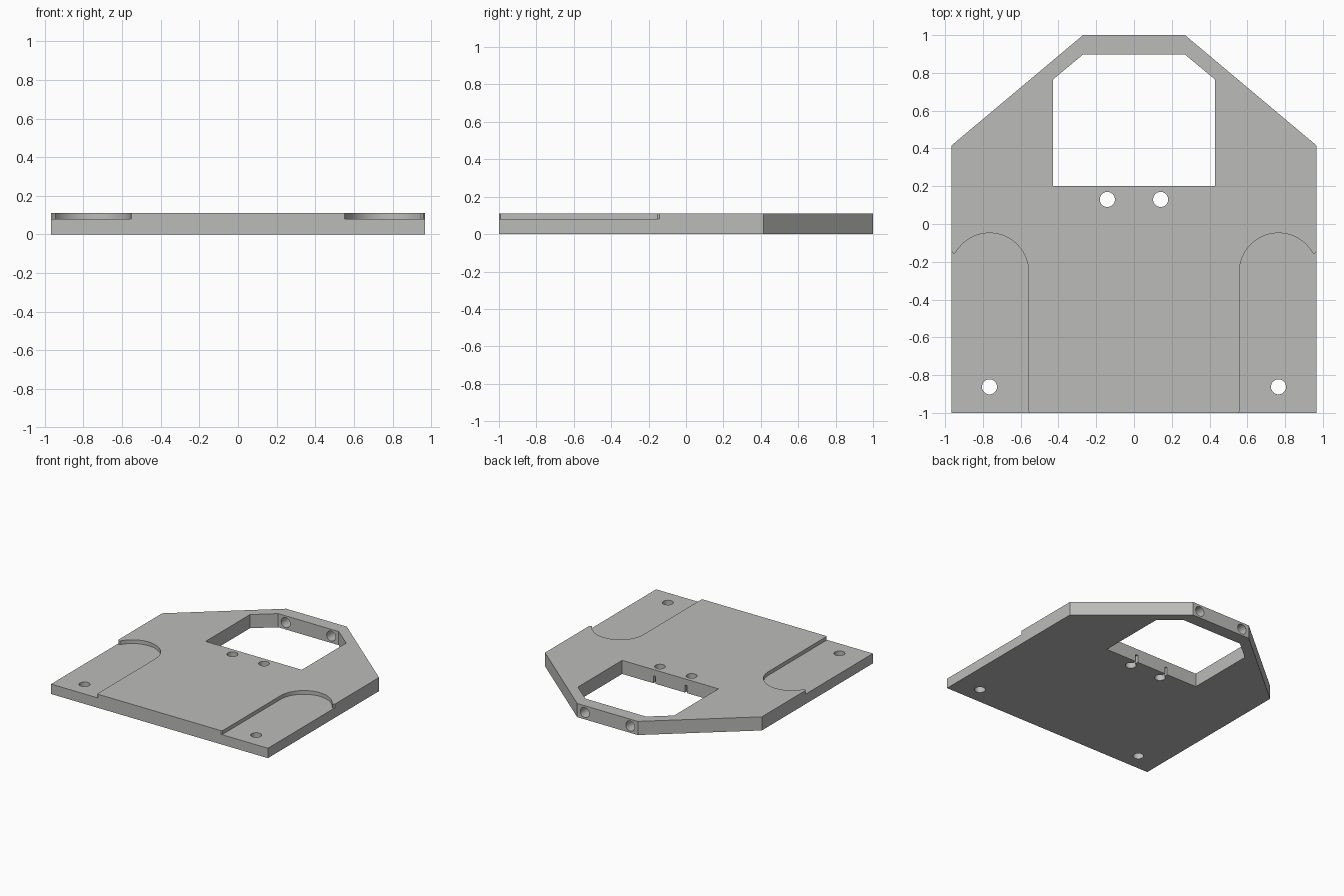
import bpy, bmesh, math

if "Cube" in bpy.data.objects:
    bpy.data.objects.remove(bpy.data.objects["Cube"])

T = 0.11          # plate thickness
FLOOR = 0.08      # height of the recess floor

grey = bpy.data.materials.new("light grey")
grey.diffuse_color = (0.5, 0.5, 0.49, 1)
grey.use_nodes = True
grey.node_tree.nodes["Principled BSDF"].inputs["Base Color"].default_value = grey.diffuse_color


def prism(name, outline, z0, z1):
    """Extrude an xy outline from z0 to z1."""
    bm = bmesh.new()
    face = bm.faces.new([bm.verts.new((x, y, z0)) for x, y in outline])
    top = bmesh.ops.extrude_face_region(bm, geom=[face])["geom"]
    bmesh.ops.translate(bm, vec=(0, 0, z1 - z0),
                        verts=[v for v in top if isinstance(v, bmesh.types.BMVert)])
    bmesh.ops.recalc_face_normals(bm, faces=bm.faces)
    mesh = bpy.data.meshes.new(name)
    bm.to_mesh(mesh)
    bm.free()
    mesh.materials.append(grey)
    ob = bpy.data.objects.new(name, mesh)
    bpy.context.collection.objects.link(ob)
    return ob


def mirrored(half):
    return half + [(-x, y) for x, y in reversed(half)]


def circle(cx, cy, r, n=32):
    return [(cx + r * math.cos(2 * math.pi * i / n),
             cy + r * math.sin(2 * math.pi * i / n)) for i in range(n)]


# Main plate with its tapered rear
plate = prism("base_plate", mirrored([(0.967, -1), (0.967, 0.415), (0.27, 1)]), 0, T)

# Large window with clipped rear corners
cutters = [prism("window_cutter",
                 mirrored([(0.429, 0.2), (0.429, 0.765), (0.27, 0.897)]), -0.1, 0.3)]

for side, s in (("right", 1), ("left", -1)):
    # Round-ended shallow recess, open at the front and outer edges
    start = math.radians(29)
    arc = [(0.765 + 0.207 * math.cos(a), -0.255 + 0.207 * math.sin(a))
           for a in (start + (math.pi - start) * i / 28 for i in range(29))]
    outline = [(1.1, -1.1), (1.1, -0.143), (0.967, -0.143), (0.957, -0.156)] + arc \
        + [(0.558, -0.993), (0.55, -1.0), (0.55, -1.1)]
    cutters.append(prism(side + "_recess_cutter",
                         [(s * x, y) for x, y in outline], FLOOR, 0.3))
    # Vertical screw holes
    cutters.append(prism(side + "_front_hole_cutter", circle(s * 0.765, -0.862, 0.04), -0.1, 0.3))
    cutters.append(prism(side + "_middle_hole_cutter", circle(s * 0.141, 0.13, 0.04), -0.1, 0.3))
    # Narrow slot from the middle hole into the window, open underneath
    x = s * 0.141
    cutters.append(prism(side + "_slot_cutter",
                         [(x - 0.01, 0.13), (x + 0.01, 0.13), (x + 0.01, 0.25), (x - 0.01, 0.25)],
                         -0.1, 0.06))
    # Horizontal hole through the rear bar
    rear = prism(side + "_rear_hole_cutter", circle(0, 0, 0.04), -0.15, 0.15)
    rear.rotation_euler = (math.pi / 2, 0, 0)
    rear.location = (s * 0.203, 0.95, T / 2)
    cutters.append(rear)

# Cut everything out of the plate
bpy.context.view_layer.objects.active = plate
for c in cutters:
    mod = plate.modifiers.new(c.name, "BOOLEAN")
    mod.operation = "DIFFERENCE"
    mod.solver = "EXACT"
    mod.object = c
bpy.context.view_layer.update()
for c in cutters:
    bpy.ops.object.modifier_apply(modifier=c.name)
for c in cutters:
    bpy.data.objects.remove(c)

# Smooth the curved walls, keep the corners crisp
plate.select_set(True)
bpy.ops.object.shade_smooth_by_angle(angle=math.radians(25))
